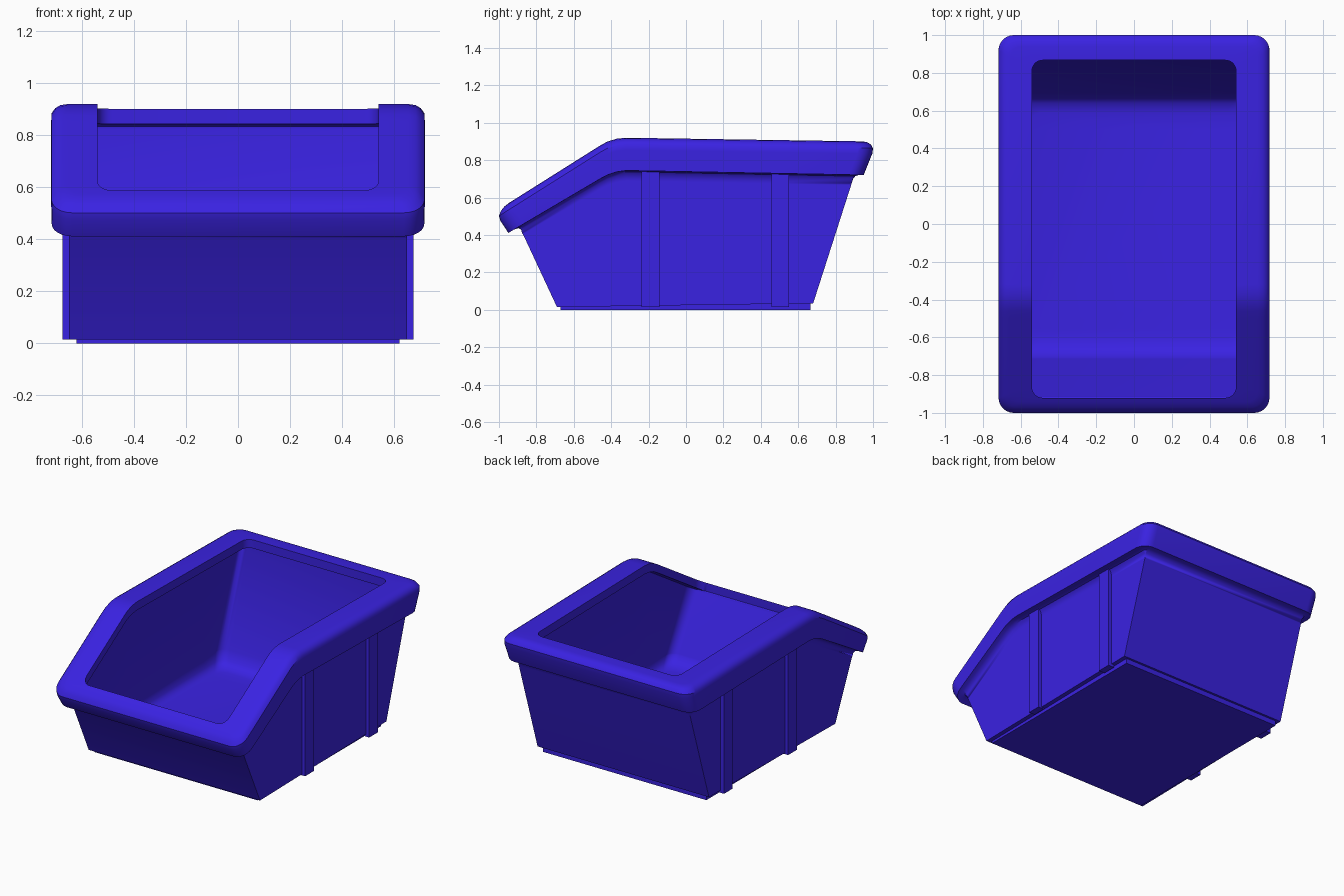
import bpy, bmesh, math

if "Cube" in bpy.data.objects:
    bpy.data.objects.remove(bpy.data.objects["Cube"])

blue = bpy.data.materials.new("violet_blue_plastic")
blue.use_nodes = True
blue.diffuse_color = (0.042, 0.016, 0.76, 1)
blue.node_tree.nodes["Principled BSDF"].inputs["Base Color"].default_value = blue.diffuse_color

# Height lines along the length: rim top and rim underside
BEND = [-0.46, -0.42, -0.37, -0.32]
YS = [-1.0] + BEND + [1.0]
TOP_Z = [0.538, 0.878, 0.90, 0.915, 0.92, 0.90]
LIP_Z = [0.382, 0.70, 0.721, 0.738, 0.745, 0.72]
SIDE_YS = [-0.5] + BEND + [0.5]


def interp(y, zs):
    for i in range(len(YS) - 1):
        if y <= YS[i + 1] or i == len(YS) - 2:
            t = (y - YS[i]) / (YS[i + 1] - YS[i])
            return zs[i] + t * (zs[i + 1] - zs[i])


def top(d):
    return lambda y: interp(y, TOP_Z) + d


def lip(d):
    return lambda y: interp(y, LIP_Z) + d


def slope(front, back):
    """Straight height line between y = -0.7 and y = 0.7."""
    return lambda y: front + (back - front) * (y + 0.7) / 1.4


def outline(hx, y0, y1, r, height, seg=6):
    """Rounded rectangle, counter-clockwise, lifted onto a height line."""
    def corner(cx, cy, start):
        return [(cx + r * math.cos(start + i * math.pi / 2 / seg),
                 cy + r * math.sin(start + i * math.pi / 2 / seg)) for i in range(seg + 1)]
    pts = corner(hx - r, y0 + r, -math.pi / 2)
    pts += [(hx, y) for y in SIDE_YS]
    pts += corner(hx - r, y1 - r, 0)
    pts += corner(-hx + r, y1 - r, math.pi / 2)
    pts += [(-hx, y) for y in reversed(SIDE_YS)]
    pts += corner(-hx + r, y0 + r, math.pi)
    return [(x, y, height(y)) for x, y in pts]


def finish(bm, name):
    bmesh.ops.remove_doubles(bm, verts=bm.verts, dist=1e-5)
    bmesh.ops.recalc_face_normals(bm, faces=bm.faces)
    mesh = bpy.data.meshes.new(name)
    bm.to_mesh(mesh)
    bm.free()
    mesh.materials.append(blue)
    ob = bpy.data.objects.new(name, mesh)
    bpy.context.collection.objects.link(ob)
    return ob


def box(name, x0, x1, y0, y1, z0, z1):
    bm = bmesh.new()
    bmesh.ops.create_cube(bm, size=1)
    for v in bm.verts:
        v.co = (x1 if v.co.x > 0 else x0, y1 if v.co.y > 0 else y0, z1 if v.co.z > 0 else z0)
    return finish(bm, name)


# Bin shell: half width, front y, back y, corner radius, height line
sections = [
    # outer walls and fillet under the rim
    (0.65, -0.69, 0.68, 0, slope(0.015, 0.035)),
    (0.65, -0.871, 0.883, 0, lip(-0.055)),
    (0.65, -0.876, 0.886, 0, lip(-0.045)),
    (0.655, -0.882, 0.893, 0.005, lip(-0.022)),
    (0.667, -0.895, 0.905, 0.02, lip(-0.007)),
    (0.69, -0.92, 0.926, 0.045, lip(0)),
    # rolled rim
    (0.716, -0.95, 0.95, 0.08, lip(0)),
    (0.718, -0.993, 0.996, 0.08, top(-0.065)),
    (0.717, -1.0, 1.0, 0.08, top(-0.036)),
    (0.703, -0.99, 0.988, 0.075, top(-0.016)),
    (0.683, -0.972, 0.968, 0.07, top(-0.004)),
    (0.655, -0.945, 0.94, 0.06, top(0)),
    # opening with its inner lip
    (0.54, -0.92, 0.867, 0.055, top(0)),
    (0.54, -0.92, 0.867, 0.055, top(-0.058)),
    (0.59, -0.917, 0.885, 0.06, top(-0.062)),
    (0.605, -0.914, 0.893, 0.06, top(-0.067)),
    (0.61, -0.91, 0.895, 0.06, top(-0.078)),
    # cavity walls and rounded floor edge
    (0.61, -0.713, 0.693, 0.06, slope(0.163, 0.2)),
    (0.61, -0.71, 0.69, 0.06, slope(0.155, 0.19)),
    (0.6, -0.68, 0.668, 0.06, slope(0.122, 0.135)),
    (0.58, -0.645, 0.64, 0.06, slope(0.102, 0.108)),
    (0.55, -0.6, 0.59, 0.06, slope(0.095, 0.095)),
]
bm = bmesh.new()
loops = [[bm.verts.new(p) for p in outline(*s)] for s in sections]
for a, b in zip(loops, loops[1:]):
    n = len(a)
    for i in range(n):
        j = (i + 1) % n
        bm.faces.new((a[i], a[j], b[j], b[i]))
bm.faces.new(loops[-1])
bm.faces.new(list(reversed(loops[0])))
shell = finish(bm, "bin_shell")

bpy.ops.object.select_all(action='DESELECT')
shell.select_set(True)
bpy.context.view_layer.objects.active = shell
bpy.ops.object.shade_smooth_by_angle(angle=math.radians(34))

# Foot plate under the floor
box("foot_plate", -0.62, 0.62, -0.67, 0.665, 0, 0.045)

# Upright ribs on both sides
for side, s in (("left", 1), ("right", -1)):
    for place, y in (("front", -0.19), ("back", 0.505)):
        x0, x1 = sorted((s * 0.63, s * 0.675))
        box(f"{side}_{place}_rib", x0, x1, y - 0.047, y + 0.047, 0.015, 0.75)
